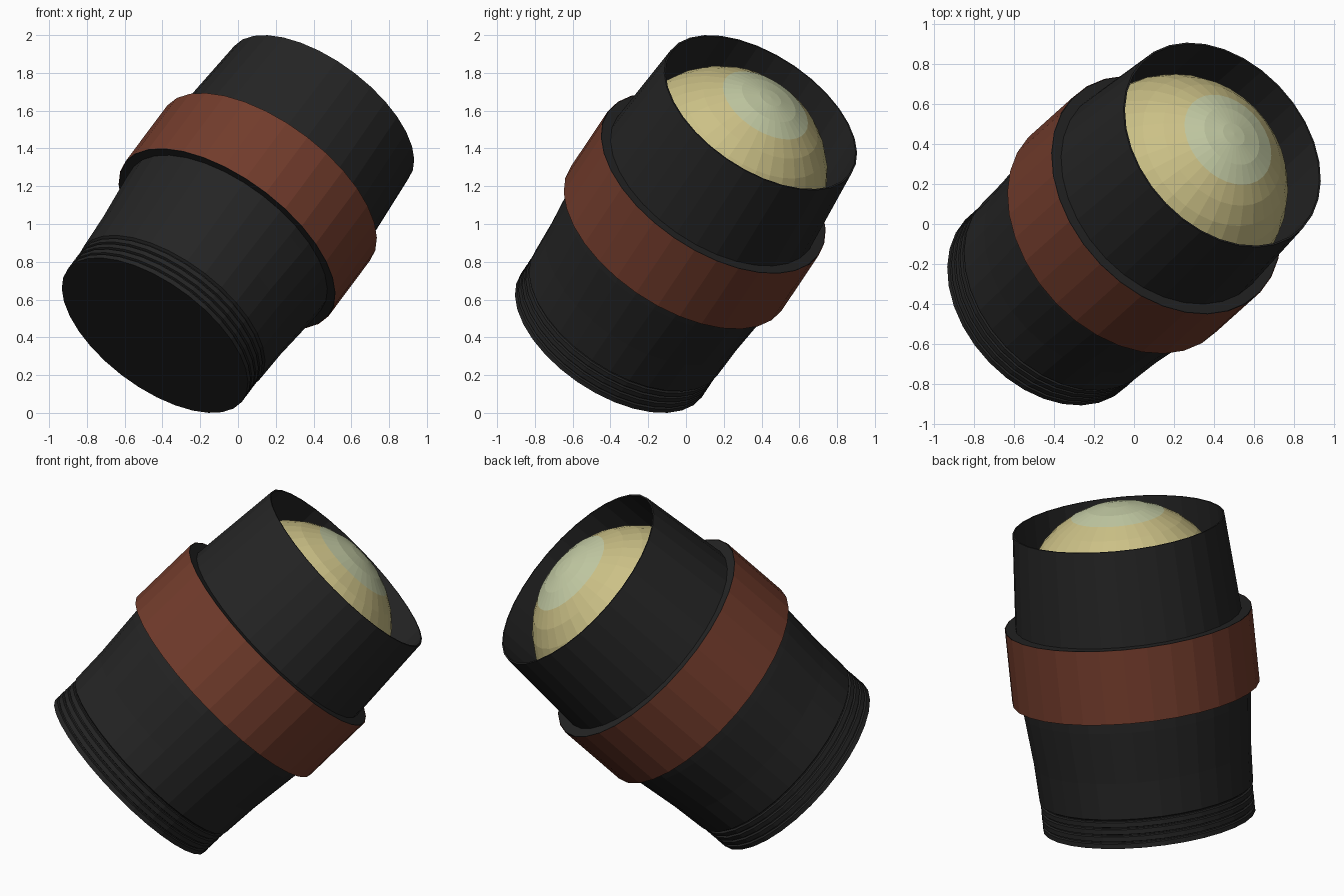
import bpy, bmesh
from math import sin, cos, pi, radians
from mathutils import Vector, Matrix

if "Cube" in bpy.data.objects:
    bpy.data.objects.remove(bpy.data.objects["Cube"])

SIDES = 32
LENGTH = 1.67
AXIS = Vector((0.527, 0.473, 0.706)).normalized()

# Tilted frame: local z runs along the barrel, its middle sits at (0, 0, 1)
FRAME = (Matrix.Translation((0, 0, 1))
         @ Vector((0, 0, 1)).rotation_difference(AXIS).to_matrix().to_4x4()
         @ Matrix.Translation((0, 0, -LENGTH / 2)))


def material(name, rgb):
    m = bpy.data.materials.new(name)
    m.diffuse_color = (*rgb, 1)
    m.use_nodes = True
    m.node_tree.nodes["Principled BSDF"].inputs["Base Color"].default_value = m.diffuse_color
    return m


def lathe(name, profile, mat):
    """Spin (radius, height) points around the barrel axis; radius 0 closes to a point."""
    bm = bmesh.new()
    rings = []
    for r, h in profile:
        if r < 1e-6:
            rings.append([bm.verts.new((0, 0, h))] * SIDES)
        else:
            rings.append([bm.verts.new((r * cos(2 * pi * i / SIDES), r * sin(2 * pi * i / SIDES), h))
                          for i in range(SIDES)])
    for a, b in zip(rings, rings[1:]):
        for i in range(SIDES):
            j = (i + 1) % SIDES
            quad = list(dict.fromkeys((a[i], a[j], b[j], b[i])))
            bm.faces.new(quad)
    bm.transform(FRAME)
    mesh = bpy.data.meshes.new(name)
    bm.to_mesh(mesh)
    bm.free()
    mesh.materials.append(mat)
    ob = bpy.data.objects.new(name, mesh)
    bpy.context.collection.objects.link(ob)
    return ob


black = material("black", (0.018, 0.018, 0.018))
rust = material("rust", (0.17, 0.045, 0.025))
amber = material("amber", (0.60, 0.53, 0.24))
pale = material("pale_green", (0.56, 0.61, 0.38))

# Barrel: flat base, threaded mount, flared neck, collar, tapered hood, inner wall
thread = []
for k in range(4):
    h = 0.04 * k
    thread += [(0.580, h), (0.580, h + 0.026), (0.568, h + 0.030), (0.568, h + 0.036)]
profile = [(0, 0)] + thread + [
    (0.584, 0.165), (0.594, 0.37), (0.622, 0.66), (0.625, 0.725),
    (0.673, 0.725), (0.673, 1.14), (0.618, 1.14),
    (0.580, LENGTH), (0.571, LENGTH), (0.580, 1.20)]
lathe("barrel", profile, black)

# Coloured grip band around the collar
lathe("grip_band", [(0.676, 0.725), (0.676, 1.14)], rust)

# Domed front glass: half sphere with a paler centre
R, BASE, CAP = 0.57, 1.215, radians(26.6)


def dome(angles):
    return [(R * sin(a), BASE + R * cos(a)) for a in angles]


lathe("lens_dome", dome([pi / 2 + (CAP - pi / 2) * i / 6 for i in range(7)]), amber)
lathe("lens_centre", dome([CAP, CAP * 0.62, CAP * 0.24, 0]), pale)
